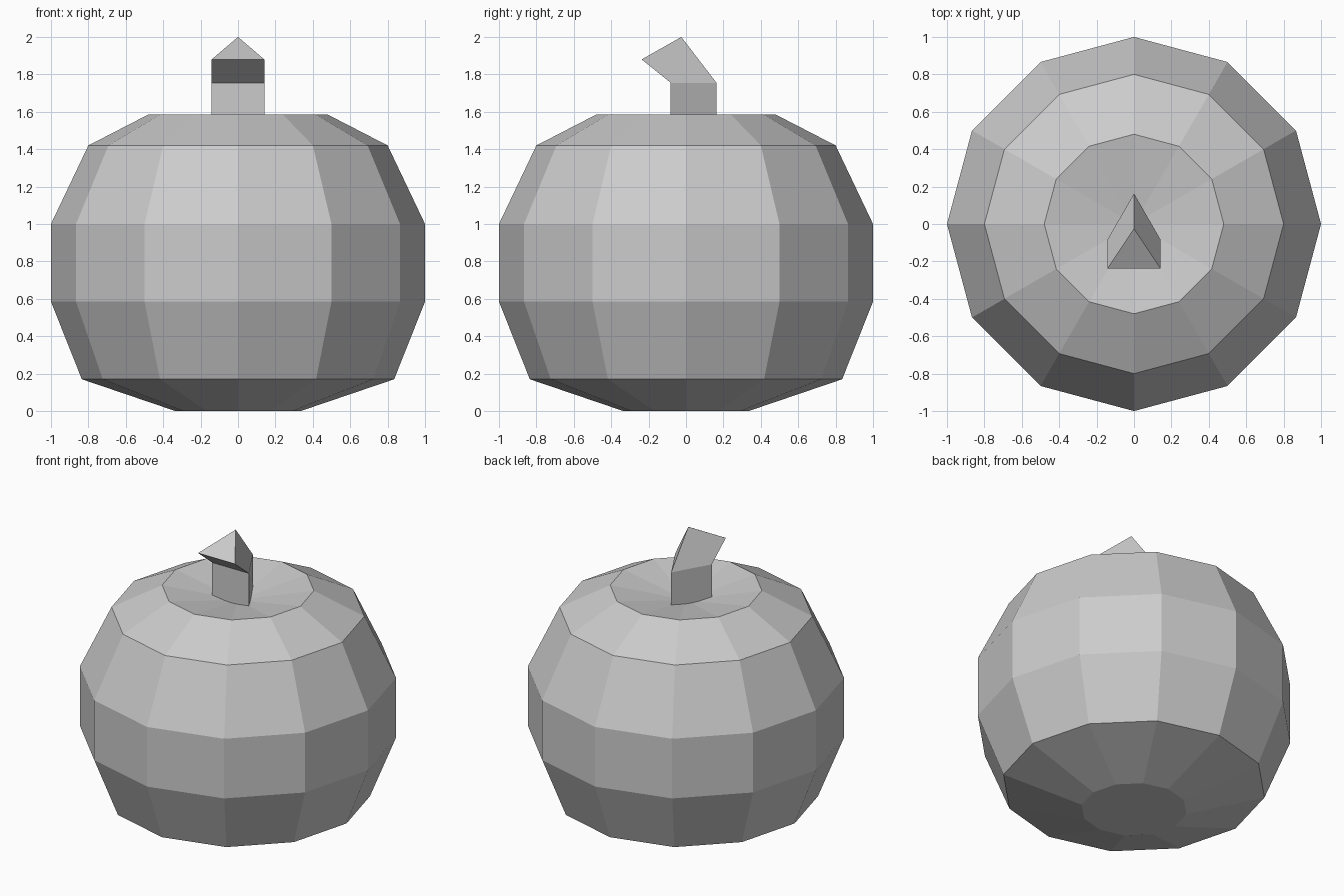
import bpy
from math import sin, cos, pi

if "Cube" in bpy.data.objects:
    bpy.data.objects.remove(bpy.data.objects["Cube"])


def loft(name, rings, cap_start=True, cap_end=True, tip=None):
    """Skin equal-length rings with flat quads, closing ends with a cap or a tip point."""
    n = len(rings[0])
    verts = [p for ring in rings for p in ring]
    faces = []
    for k in range(len(rings) - 1):
        for i in range(n):
            j = (i + 1) % n
            faces.append((k * n + i, k * n + j, (k + 1) * n + j, (k + 1) * n + i))
    last = (len(rings) - 1) * n
    if cap_start:
        faces.append(tuple(reversed(range(n))))
    if tip:
        verts.append(tip)
        faces += [(last + i, last + (i + 1) % n, len(verts) - 1) for i in range(n)]
    elif cap_end:
        faces.append(tuple(range(last, last + n)))
    mesh = bpy.data.meshes.new(name)
    mesh.from_pydata(verts, [], faces)
    mesh.update()
    obj = bpy.data.objects.new(name, mesh)
    bpy.context.collection.objects.link(obj)
    return obj


# Twelve-sided round body with a shallow dip around the stem
profile = [(0.335, 0), (0.835, 0.17), (1, 0.585), (1, 1.0), (0.8, 1.42), (0.48, 1.585)]
body_rings = [[(r * cos(i * pi / 6), r * sin(i * pi / 6), z) for i in range(12)]
              for r, z in profile]
loft("pumpkin_body", body_rings, tip=(0, 0, 1.5))


# Three-sided stem, bent towards the front: (back y, back z, front y, front z)
def stem_ring(back_y, back_z, front_y, front_z, half=0.141):
    return [(0, back_y, back_z), (-half, front_y, front_z), (half, front_y, front_z)]


loft("stem", [stem_ring(0.163, 1.5, -0.082, 1.5),
              stem_ring(0.163, 1.755, -0.082, 1.755),
              stem_ring(-0.025, 2.0, -0.237, 1.88)])
